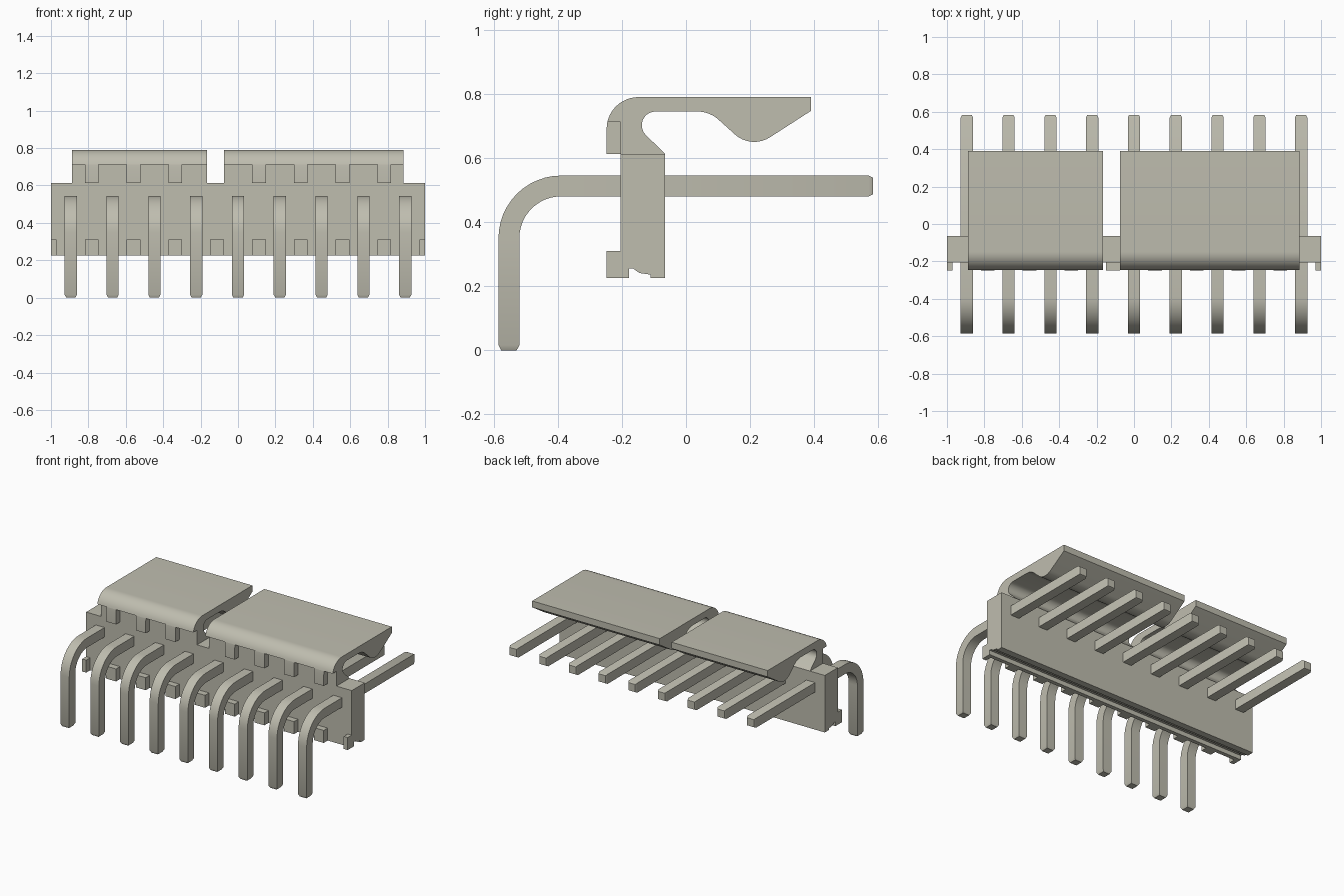
import bpy, bmesh, math
from mathutils import Vector

cube = bpy.data.objects.get("Cube")
if cube:
    bpy.data.objects.remove(cube, do_unlink=True)

mat = bpy.data.materials.new("warm_grey_plastic")
mat.use_nodes = True
colour = (0.52, 0.51, 0.43, 1)
mat.diffuse_color = colour
mat.node_tree.nodes["Principled BSDF"].inputs["Base Color"].default_value = colour

PITCH = 0.2235
SLOTS = [(i - 3.5) * PITCH for i in range(8)]   # midpoints between pins


def arc(cy, cz, r, a0, a1, n=10):
    angles = [math.radians(a0 + (a1 - a0) * i / n) for i in range(n + 1)]
    return [(cy + r * math.cos(a), cz + r * math.sin(a)) for a in angles]


def finish(name, bm):
    bmesh.ops.recalc_face_normals(bm, faces=bm.faces)
    mesh = bpy.data.meshes.new(name)
    bm.to_mesh(mesh)
    bm.free()
    mesh.materials.append(mat)
    obj = bpy.data.objects.new(name, mesh)
    bpy.context.collection.objects.link(obj)
    bpy.ops.object.select_all(action='DESELECT')
    obj.select_set(True)
    bpy.context.view_layer.objects.active = obj
    bpy.ops.object.shade_smooth_by_angle(angle=math.radians(28))
    return obj


def extrude_x(name, profile, spans):
    """Extrude a side profile (y, z) across each x span."""
    bm = bmesh.new()
    for x0, x1 in spans:
        face = bm.faces.new([bm.verts.new((x0, y, z)) for y, z in profile])
        geom = bmesh.ops.extrude_face_region(bm, geom=[face])["geom"]
        verts = [g for g in geom if isinstance(g, bmesh.types.BMVert)]
        bmesh.ops.translate(bm, verts=verts, vec=(x1 - x0, 0, 0))
    return finish(name, bm)


# Housing wall with the groove along its underside
groove = [(-0.178, 0.225), (-0.178, 0.255), (-0.165, 0.255), (-0.145, 0.241),
          (-0.11, 0.236), (-0.11, 0.225)]
extrude_x("housing_wall", [(-0.205, 0.613), (-0.205, 0.225)] + groove
          + [(-0.065, 0.225), (-0.065, 0.613)], [(-1, 1)])

# Standoff feet along the lower front edge
feet = [(x - 0.037, x + 0.037) for x in SLOTS] + [(-1, -0.97), (0.97, 1)]
extrude_x("standoff_feet", [(-0.248, 0.225), (-0.205, 0.225),
                            (-0.205, 0.31), (-0.248, 0.31)], feet)

# Two latch hooks of unequal length
hook = arc(-0.148, 0.69, 0.1, 167, 90)
hook += [(0.39, 0.79), (0.39, 0.747)]
hook += arc(0.213, 0.74, 0.09, -56, -134, 8)
hook += arc(0.035, 0.645, 0.1, 45, 90, 8)
hook += arc(-0.095, 0.702, 0.043, 90, 225, 10)
hook += [(-0.065, 0.613), (-0.205, 0.613), (-0.205, 0.7125)]
extrude_x("latch_hooks", hook, [(-0.888, -0.165), (-0.075, 0.885)])

# Ribs below the latch bend, skipping the gap between the hooks
ribs = [(x - 0.037, x + 0.037) for i, x in enumerate(SLOTS) if i != 3]
extrude_x("latch_ribs", [(-0.205, 0.613), (-0.248, 0.613), (-0.248, 0.69),
                         (-0.2454, 0.7125), (-0.205, 0.7125)], ribs)


# Bent pins: a square section swept along the path, tapered at both tips
def pin(name, x):
    w = 0.0325
    rows = [((-0.5525, 0), (1, 0), 0.75), ((-0.5525, 0.016), (1, 0), 1)]
    for i in range(13):
        a = math.pi / 2 * i / 12
        d = (math.cos(a), -math.sin(a))
        rows.append(((-0.39 - 0.1625 * d[0], 0.35 - 0.1625 * d[1]), d, 1))
    rows += [((0.57, 0.5125), (0, -1), 1), ((0.583, 0.5125), (0, -1), 0.8)]
    bm = bmesh.new()
    rings = []
    for (cy, cz), (dy, dz), s in rows:
        h = w * s
        rings.append([bm.verts.new(Vector((x + u * h, cy + v * h * dy, cz + v * h * dz)))
                      for u, v in ((-1, -1), (1, -1), (1, 1), (-1, 1))])
    for a, b in zip(rings, rings[1:]):
        for k in range(4):
            m = (k + 1) % 4
            bm.faces.new((a[k], a[m], b[m], b[k]))
    bm.faces.new(rings[0])
    bm.faces.new(rings[-1])
    finish(name, bm)


for i in range(9):
    pin(f"bent_pin_{i + 1}", (i - 4) * PITCH)
